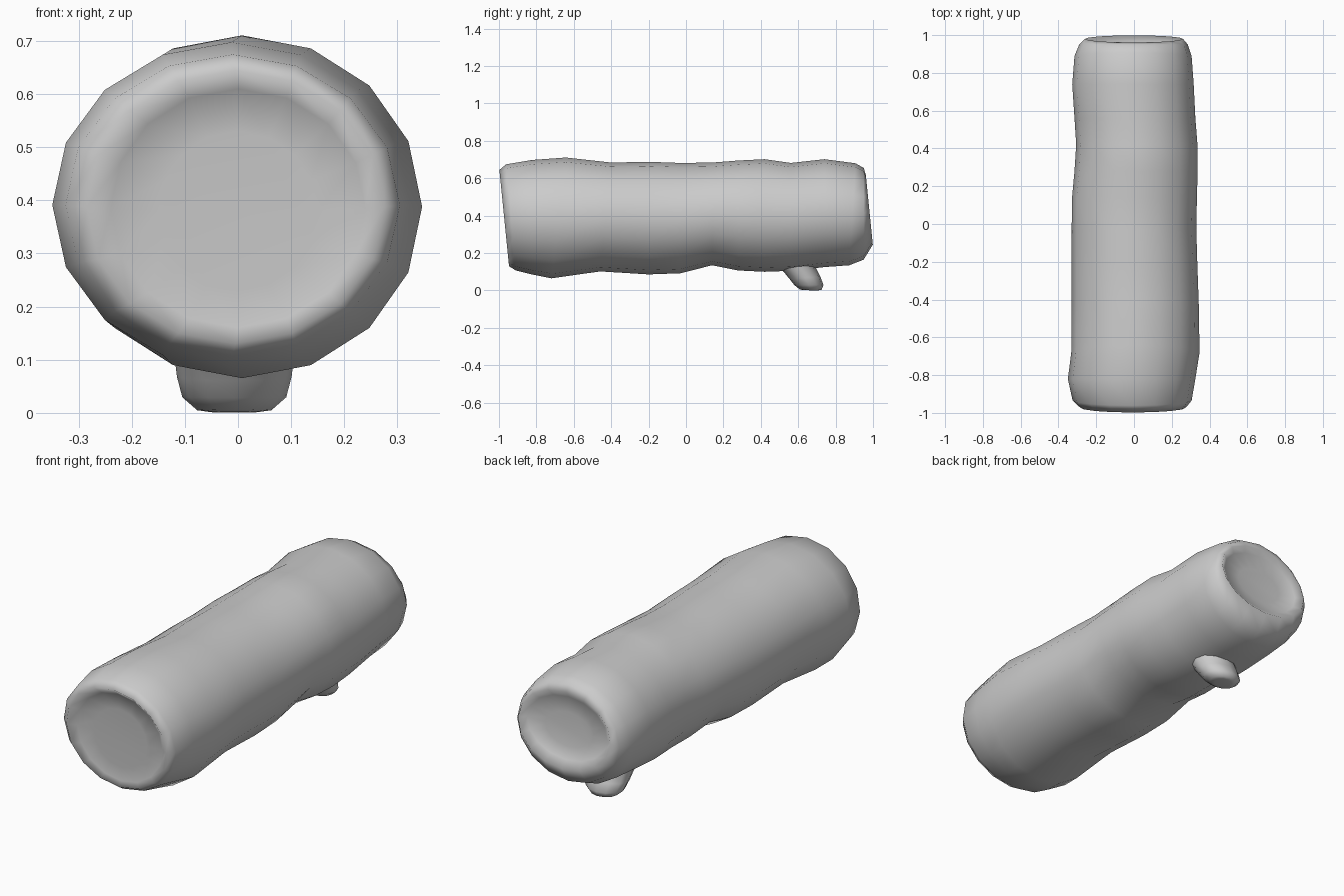
import bpy, bmesh
from math import sin, cos, pi


def loft(name, rings, flip=False):
    """Skin a list of closed rings and fan both ends to their centres."""
    bm = bmesh.new()
    loops = [[bm.verts.new(p) for p in ring] for ring in rings]
    n = len(loops[0])
    for a, b in zip(loops, loops[1:]):
        for i in range(n):
            j = (i + 1) % n
            bm.faces.new((a[i], a[j], b[j], b[i]))
    bm.faces.new(loops[0])
    bm.faces.new(loops[-1])
    bmesh.ops.recalc_face_normals(bm, faces=bm.faces)
    mesh = bpy.data.meshes.new(name)
    bm.to_mesh(mesh)
    bm.free()
    obj = bpy.data.objects.new(name, mesh)
    bpy.context.collection.objects.link(obj)
    for p in mesh.polygons:
        p.use_smooth = True
    return obj


def log_ring(y, left, right, bottom, top, lean=0, n=16):
    """Oval ring across the log; lean tilts it along y with height."""
    cx, cz = (left + right) / 2, (bottom + top) / 2
    rx, rz = (right - left) / 2, (top - bottom) / 2
    return [(cx + rx * cos(2 * pi * i / n),
             y + lean * rz * sin(2 * pi * i / n),
             cz + rz * sin(2 * pi * i / n)) for i in range(n)]


# Trunk: y, left, right, bottom, top, lean (inner rings dish the cut ends)
trunk = [
    (-0.945, -0.15, 0.15, 0.23, 0.53, -0.04),
    (-0.950, -0.24, 0.24, 0.16, 0.61, -0.05),
    (-0.972, -0.285, 0.275, 0.13, 0.645, -0.10),
    (-0.935, -0.325, 0.305, 0.107, 0.675, -0.09),
    (-0.82, -0.350, 0.325, 0.085, 0.698, 0),
    (-0.68, -0.332, 0.347, 0.065, 0.711, 0.12),
    (-0.43, -0.330, 0.343, 0.102, 0.684, 0.1),
    (-0.20, -0.330, 0.335, 0.086, 0.688, 0),
    (-0.03, -0.330, 0.330, 0.092, 0.682, 0),
    (0.14, -0.328, 0.333, 0.135, 0.684, 0),
    (0.28, -0.315, 0.337, 0.107, 0.695, 0),
    (0.42, -0.306, 0.336, 0.100, 0.702, 0),
    (0.56, -0.315, 0.325, 0.105, 0.682, 0),
    (0.74, -0.327, 0.316, 0.125, 0.702, 0),
    (0.89, -0.315, 0.305, 0.135, 0.680, 0.06),
    (0.95, -0.290, 0.285, 0.165, 0.655, 0),
    (0.98, -0.260, 0.260, 0.245, 0.620, -0.10),
    (0.955, -0.225, 0.225, 0.28, 0.59, -0.08),
    (0.945, -0.13, 0.13, 0.34, 0.51, -0.04),
]
loft("log_trunk", [log_ring(*r) for r in trunk])

# Cut branch stub under the trunk: front y, back y, front z, back z, half width
stub = [
    (0.44, 0.71, 0.17, 0.20, 0.125),
    (0.51, 0.69, 0.115, 0.13, 0.115),
    (0.555, 0.718, 0.06, 0.075, 0.108),
    (0.58, 0.735, 0.028, 0.030, 0.098),
    (0.61, 0.725, 0.005, 0.004, 0.07),
    (0.63, 0.705, 0.002, 0.0, 0.045),
]
rings = []
for y0, y1, z0, z1, w in stub:
    ring = []
    for i in range(12):
        a = 2 * pi * i / 12
        t = (1 + sin(a)) / 2
        ring.append((-0.007 + w * cos(a), y0 + (y1 - y0) * t, z0 + (z1 - z0) * t))
    rings.append(ring)
loft("branch_stub", rings)
